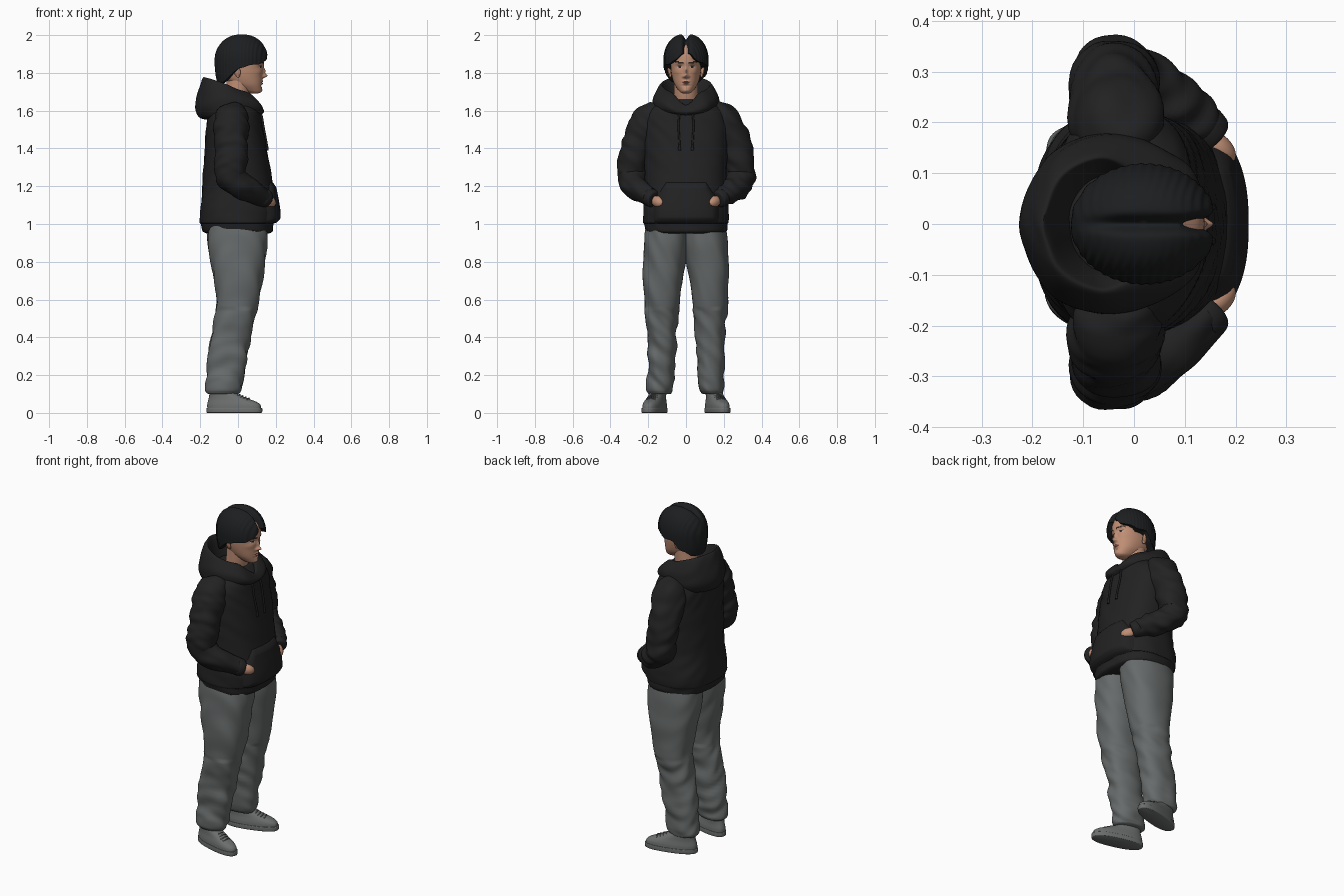
import bpy, bmesh, math
from mathutils import Vector, Matrix, noise

if "Cube" in bpy.data.objects:
    bpy.data.objects.remove(bpy.data.objects["Cube"])

# ---------- materials ----------
def mat(name, r, g, b):
    m = bpy.data.materials.new(name)
    m.diffuse_color = (r, g, b, 1)
    m.use_nodes = True
    m.node_tree.nodes["Principled BSDF"].inputs["Base Color"].default_value = m.diffuse_color
    return m

BLACK = mat("hoodie black", .016, .016, .017)
HAIR = mat("hair black", .012, .013, .014)
GREY = mat("trouser grey", .135, .145, .145)
SHOE = mat("shoe grey", .15, .155, .155)
SKIN = mat("skin", .52, .27, .175)
LIP = mat("lip", .40, .16, .12)
WHITE = mat("eye white", .6, .55, .52)
DARK = mat("brow and iris", .025, .017, .014)

# ---------- helpers ----------
def smooth(keys, n, closed=False):
    """Catmull-Rom through tuples of any length."""
    L, out = len(keys), []
    get = (lambda i: keys[i % L]) if closed else (lambda i: keys[max(0, min(L - 1, i))])
    for i in range(L if closed else L - 1):
        for k in range(n):
            t = k / n
            out.append(tuple(.5 * (2*b + (c-a)*t + (2*a-5*b+4*c-d)*t*t + (3*b-a-3*c+d)*t**3)
                             for a, b, c, d in zip(get(i-1), get(i), get(i+1), get(i+2))))
    if not closed:
        out.append(tuple(keys[-1]))
    return out

def interp(keys, v):
    """Linear lookup in rows sorted by their first value."""
    if v <= keys[0][0]:
        return keys[0]
    for a, b in zip(keys, keys[1:]):
        if v <= b[0]:
            t = (v - a[0]) / (b[0] - a[0])
            return tuple(p + (q - p) * t for p, q in zip(a, b))
    return keys[-1]

def loft(name, rings, mats, closed=True, cap=True, rule=None):
    """Skin a list of rings into one smooth mesh."""
    bm = bmesh.new()
    vs = [[bm.verts.new(p) for p in r] for r in rings]
    n = len(rings[0])
    for a, b in zip(vs, vs[1:]):
        for i in range(n if closed else n - 1):
            j = (i + 1) % n
            bm.faces.new((a[i], a[j], b[j], b[i]))
    if cap:
        bm.faces.new(vs[0])
        bm.faces.new(vs[-1])
    bmesh.ops.recalc_face_normals(bm, faces=bm.faces)
    if rule:
        for f in bm.faces:
            f.material_index = rule(f.calc_center_median())
    me = bpy.data.meshes.new(name)
    bm.to_mesh(me)
    bm.free()
    for m in mats:
        me.materials.append(m)
    me.shade_smooth()
    me.set_sharp_from_angle(angle=1.0)
    ob = bpy.data.objects.new(name, me)
    bpy.context.collection.objects.link(ob)
    return ob

def oval(z, x0, x1, y0, y1, n=2.3, seg=64):
    """Superellipse ring at height z."""
    out = []
    for i in range(seg):
        a = 2 * math.pi * i / seg
        c, s = math.cos(a), math.sin(a)
        out.append(Vector(((x0+x1)/2 + (x1-x0)/2 * math.copysign(abs(c)**(2/n), c),
                           (y0+y1)/2 + (y1-y0)/2 * math.copysign(abs(s)**(2/n), s), z)))
    return out

def wrinkle(rings, amp, f=(7, 7, 20)):
    """Cloth folds: push ring points out from the ring centre by stretched noise."""
    for r in rings:
        c = sum(r, Vector()) / len(r)
        for p in r:
            q = Vector((p.x*f[0], p.y*f[1], p.z*f[2] + p.y*16))
            p += (p - c).normalized() * amp * noise.noise(q)
    return rings

def tube(path, n=6, seg=28):
    """Rings along a path of (x, y, z, radius)."""
    pts, rings = smooth(path, n), []
    for i, p in enumerate(pts):
        t = Vector(pts[min(i+1, len(pts)-1)][:3]) - Vector(pts[max(i-1, 0)][:3])
        u = t.cross(Vector((1, .3, .2))).normalized()
        v = t.cross(u).normalized()
        rings.append([Vector(p[:3]) + p[3] * (u*math.cos(a) + v*math.sin(a))
                      for a in (2*math.pi*k/seg for k in range(seg))])
    return rings

def ball(name, loc, scale, m, rot=(0, 0, 0)):
    bpy.ops.mesh.primitive_uv_sphere_add(segments=24, ring_count=14, location=loc, rotation=rot)
    ob = bpy.context.object
    ob.name, ob.scale = name, scale
    ob.data.materials.append(m)
    ob.data.shade_smooth()

# ---------- hoodie body: z, back, front, half width, squareness ----------
TORSO = smooth([(.95, -.165, .165, .195, 2.5), (.962, -.185, .183, .213, 2.5), (1.0, -.196, .188, .22, 2.5),
                (1.012, -.203, .197, .226, 2.5), (1.08, -.2, .2, .225, 2.5), (1.2, -.188, .185, .215, 2.4),
                (1.4, -.175, .152, .222, 2.4), (1.52, -.168, .13, .225, 2.4), (1.585, -.158, .118, .21, 2.4),
                (1.63, -.14, .1, .165, 2.3), (1.66, -.12, .07, .11, 2.2)], 8)
loft("hoodie_body", wrinkle([oval(z, b, f, -w, w, n, 80) for z, b, f, w, n in TORSO], .006), [BLACK])

def chest_x(y, z):
    _, b, f, w, n = interp(TORSO, z)
    return (b+f)/2 + (f-b)/2 * max(0, 1 - (abs(y)/w)**n)**(1/n)

# front pocket
rows = []
for i in range(29):
    z = 1.0 + .225 * i / 28
    hw = interp([(1.0, .165), (1.02, .176), (1.11, .178), (1.17, .142), (1.225, .105)], z)[1]
    row = []
    for j in range(41):
        y = hw * (j/20 - 1)
        e = min(1, 7 * min(i/28, 1 - i/28), 6 * (1 - abs(j/20 - 1)))
        low = 1 - .35 * i / 28
        row.append(Vector((chest_x(y, z) - .008 + .036 * low * math.sqrt(max(0, e)), y, z)))
    rows.append(row)
loft("front_pocket", rows, [BLACK], closed=False, cap=False)

# hood lying on the shoulders: half paths, front to back, mirrored
HOOD = [[(.07, 0, 1.59), (.04, .05, 1.60), (-.01, .07, 1.61), (-.07, .08, 1.62), (-.11, .05, 1.63), (-.12, 0, 1.63)],
        [(.098, 0, 1.622), (.05, .06, 1.675), (-.01, .1, 1.70), (-.07, .118, 1.72), (-.135, .08, 1.745), (-.165, 0, 1.755)],
        [(.115, 0, 1.63), (.065, .075, 1.69), (0, .117, 1.712), (-.07, .136, 1.742), (-.15, .095, 1.766), (-.185, 0, 1.772)],
        [(.135, 0, 1.60), (.11, .095, 1.645), (.03, .15, 1.67), (-.07, .168, 1.685), (-.165, .12, 1.70), (-.212, 0, 1.70)],
        [(.132, 0, 1.585), (.12, .1, 1.61), (.035, .16, 1.63), (-.07, .178, 1.63), (-.17, .13, 1.62), (-.226, 0, 1.625)],
        [(.11, 0, 1.57), (.1, .09, 1.585), (.03, .15, 1.59), (-.08, .165, 1.58), (-.16, .11, 1.568), (-.208, 0, 1.565)],
        [(.08, 0, 1.56), (.07, .07, 1.57), (.02, .11, 1.57), (-.08, .12, 1.56), (-.13, .09, 1.555), (-.15, 0, 1.55)]]
paths = [smooth(h + [(x, -y, z) for x, y, z in h[-2:0:-1]], 8, True) for h in HOOD]
cols = [smooth(c, 5) for c in zip(*paths)]
loft("hood", wrinkle([[Vector(p) for p in r] for r in zip(*cols)], .004), [BLACK], cap=False)

# ---------- paired parts ----------
LEG = smooth([(.1, -.155, -.005, .085, .19), (.107, -.166, .005, .076, .198), (.13, -.173, .017, .066, .206),
              (.2, -.166, .03, .063, .2), (.36, -.148, .062, .055, .205), (.5, -.122, .09, .042, .214),
              (.6, -.112, .113, .031, .22), (.7, -.127, .13, .019, .225), (.8, -.145, .142, 0, .228),
              (.9, -.16, .155, -.012, .225), (.99, -.16, .155, -.012, .21)], 9)
for s, side in ((1, "left"), (-1, "right")):
    # sleeve, cuff and tucked hand
    arm = [(-.03, .13, 1.58, .062), (-.032, .19, 1.558, .088), (-.035, .228, 1.49, .09), (-.038, .263, 1.40, .086),
           (-.04, .287, 1.31, .081), (-.035, .288, 1.25, .078), (.02, .268, 1.2, .07), (.085, .228, 1.165, .06),
           (.135, .188, 1.14, .048)]
    sl = tube([(x, s*y, z, r) for x, y, z, r in arm], 8, 40)
    loft(side + "_sleeve", wrinkle(sl, .014, (12, 9, 22)), [BLACK])
    cuff = [(.125, .197, 1.145, .044), (.135, .188, 1.14, .049), (.152, .172, 1.132, .045), (.156, .168, 1.13, .036)]
    loft(side + "_cuff", tube([(x, s*y, z, r) for x, y, z, r in cuff], 4), [BLACK])
    ball(side + "_hand", (.166, s*.15, 1.118), (.042, .026, .03), SKIN, (0, .3, -s*.75))
    # drawstring
    cord = [(chest_x(.037, z) + .005, s*(.037 + .003*math.sin(z*30)), z, .0055) for z in (1.62, 1.57, 1.52, 1.46, 1.41)]
    cord += [(cord[-1][0], cord[-1][1], 1.405, .008), (cord[-1][0], cord[-1][1], 1.39, .007)]
    loft(side + "_drawstring", tube(cord, 3, 10), [BLACK])
    # trouser leg, folds strongest near knee and ankle
    leg = [oval(z, b, f, s*i, s*o, 2.35) for z, b, f, i, o in LEG]
    wrinkle(leg, .009, (6, 6, 9))
    wrinkle(leg[:50], .011, (9, 9, 19))
    loft(side + "_trouser_leg", leg, [GREY])
    # shoe: sole and upper, toes turned out
    M = Matrix.Translation((-.02, s*.166, 0)) @ Matrix.Rotation(s*.27, 4, 'Z')
    sole = [(0, -.146, .148, .05), (.004, -.15, .152, .053), (.022, -.151, .153, .053), (.026, -.148, .15, .051)]
    upper = [(.02, -.146, .147, .05), (.042, -.147, .143, .049), (.058, -.144, .122, .046), (.072, -.14, .085, .043),
             (.09, -.136, .04, .041), (.11, -.135, .0, .04), (.14, -.13, -.02, .036)]
    for nm, keys in (("sole", sole), ("shoe_upper", upper)):
        loft(f"{side}_{nm}", [[M @ p for p in oval(z, b, f, -w, w, 2.4, 48)] for z, b, f, w in smooth(keys, 4)], [SHOE])
    for k in range(4):
        x, z = .03 + .017*k, .098 - .0065*k
        lace = [(x - .006, -.026, z - .010, .003), (x, 0, z, .003), (x - .006, .026, z - .010, .003)]
        loft(f"{side}_lace_{k}", tube([(*(M @ Vector(p[:3])), p[3]) for p in lace], 4, 8), [SHOE])
    # ear
    ball(side + "_ear", (-.006, s*.087, 1.812), (.019, .009, .033), SKIN, (-s*.15, -.2, s*.35))
    ball(side + "_ear_lobe", (.0, s*.083, 1.788), (.011, .007, .013), SKIN)

# ---------- neck and head ----------
loft("neck", [oval(z, x-.066, x+.062, -.064, .064, 2) for z, x in ((1.56, -.03), (1.62, -.02), (1.68, 0), (1.76, .005))], [SKIN])

HEAD = smooth([(1.692, .062, .108, .018), (1.698, .045, .119, .03), (1.712, .005, .125, .043), (1.74, -.04, .127, .061),
               (1.78, -.085, .13, .074), (1.82, -.1, .133, .08), (1.87, -.11, .139, .082), (1.92, -.1, .128, .077),
               (1.965, -.05, .08, .045)], 13)
# face relief: y, z, y spread, z spread, push
BUMPS = [(0, 1.784, .011, .010, .023), (0, 1.808, .008, .02, .013), (.013, 1.78, .007, .006, .007),
         (.034, 1.834, .018, .010, -.009), (.034, 1.833, .013, .006, .004), (.036, 1.853, .022, .007, .003),
         (0, 1.755, .018, .004, .006), (0, 1.743, .016, .004, .006), (0, 1.749, .022, .0018, -.003),
         (0, 1.731, .018, .005, -.004), (0, 1.706, .018, .010, .005), (.05, 1.805, .018, .014, .003)]
rings = [oval(z, b, f, -w, w, 2.15, 144) for z, b, f, w in HEAD]
for p in (p for r in rings for p in r):
    k = max(0, min(1, (p.x - .05) / .04))
    p.x += k * sum(a * math.exp(-((abs(p.y) - y)/sy)**2 - ((p.z - z)/sz)**2) for y, z, sy, sz, a in BUMPS)

def face_paint(c):
    y, z = abs(c.y), c.z
    if c.x < .06:
        return 0
    if (y/.022)**2 + ((z - 1.749)/.009)**2 < 1:
        return 1
    if .014 < y < .057 and abs(z - 1.856 - .1*(y - .035) + 4*(y - .035)**2) < .0042:
        return 3
    if ((y - .034)/.0145)**2 + ((z - 1.833)/.0055)**2 < 1:
        return 3 if abs(y - .034) < .006 or z > 1.8358 else 2
    return 0
loft("head", rings, [SKIN, LIP, WHITE, DARK], rule=face_paint)

# ---------- hair: dome with a centre parting and a shaped lower edge ----------
EDGE = [(0, 1.93), (10, 1.905), (27, 1.868), (45, 1.852), (70, 1.838), (95, 1.83), (112, 1.79), (140, 1.75), (180, 1.742)]
SEG, ROWS = 180, 44
rings = []
for i in range(ROWS + 3):
    t, ring = min(1, (i + .3) / ROWS), []
    tuck = (1, .97, .86)[max(0, i - ROWS)]
    for j in range(SEG):
        a = 2 * math.pi * j / SEG
        zb = interp(EDGE, abs(math.degrees(math.atan2(math.sin(a), math.cos(a)))))[1]
        zb += .004 * math.sin(9*a) * abs(math.sin(a))
        h = .142 if zb > 1.865 else .2
        phi = t * math.acos((zb - 1.865) / h)
        up = phi < math.pi/2
        r = math.sin(phi) ** (.86 if up else .5) * tuck
        z = 1.865 + (.142 if up else .2) * math.cos(phi)
        x, y = .02 + .144*r*math.cos(a), .119*r*math.sin(a)
        part = math.exp(-(y/.014)**2)
        if z > 1.88:
            fade = max(0, min(1, (x + .12)/.1))
            z -= .03 * part * fade
            x -= .034 * part * max(0, min(1, (x - .09)/.05))
        d = 1 + .010 * math.sin(x*330 + 3*math.sin(y*40)) * min(1, r*1.3) * min(1, abs(y)*30)
        ring.append(Vector((.02 + (x - .02)*d, y*d, z)))
    rings.append(ring)
loft("hair", rings, [HAIR])
